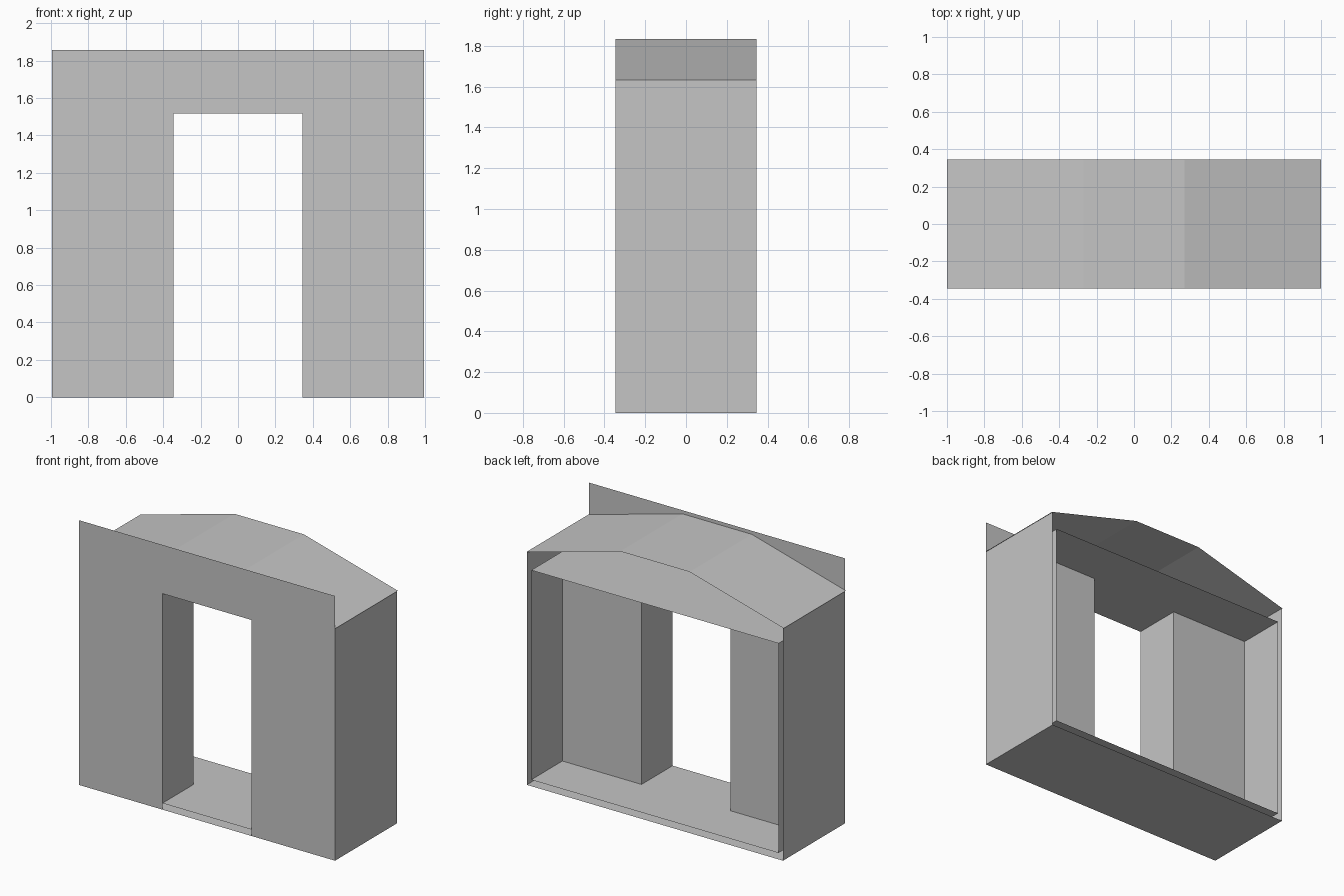
import bpy
import bmesh

cube = bpy.data.objects.get("Cube")
if cube:
    bpy.data.objects.remove(cube, do_unlink=True)

# Main dimensions
DEPTH = 0.345                 # half depth
OUT_X, ROOF_X = 0.995, 1.0    # outer shell and roof half widths
EAVE_Z, RIDGE_Z, PARAPET_Z = 1.632, 1.833, 1.858
IN_X, DOOR_X = 0.96, 0.345    # room and doorway half widths
FLOOR_Z, CEIL_Z = 0.045, 1.516

grey = bpy.data.materials.new("plain_grey")
grey.use_nodes = True
grey.diffuse_color = (0.56, 0.56, 0.56, 1)
grey.node_tree.nodes["Principled BSDF"].inputs["Base Color"].default_value = (0.56, 0.56, 0.56, 1)


def finish(name, bm):
    mesh = bpy.data.meshes.new(name)
    bm.to_mesh(mesh)
    bm.free()
    mesh.materials.append(grey)
    obj = bpy.data.objects.new(name, mesh)
    bpy.context.collection.objects.link(obj)
    return obj


def sweep(name, path, y0, y1):
    """Thin sheet: an x-z path swept along y; a path running +x faces up."""
    bm = bmesh.new()
    rows = [[bm.verts.new((x, y, z)) for x, z in path] for y in (y0, y1)]
    for i in range(len(path) - 1):
        bm.faces.new((rows[0][i], rows[0][i + 1], rows[1][i + 1], rows[1][i]))
    return finish(name, bm)


def panel(name, outline, y):
    """Flat upright sheet; a counter-clockwise x-z outline faces the front."""
    bm = bmesh.new()
    bm.faces.new([bm.verts.new((x, y, z)) for x, z in outline])
    return finish(name, bm)


# Outer shell: side walls and base
sweep("outer_walls_and_base",
      [(OUT_X, EAVE_Z), (OUT_X, 0), (-OUT_X, 0), (-OUT_X, EAVE_Z)], -DEPTH, DEPTH)

# Three-sided roof
sweep("roof", [(-ROOF_X, EAVE_Z), (-0.27, RIDGE_Z), (0.27, RIDGE_Z), (ROOF_X, EAVE_Z)],
      -DEPTH, DEPTH)

# Front wall with parapet and doorway
panel("front_wall",
      [(-OUT_X, 0), (-DOOR_X, 0), (-DOOR_X, CEIL_Z), (DOOR_X, CEIL_Z),
       (DOOR_X, 0), (OUT_X, 0), (OUT_X, PARAPET_Z), (-OUT_X, PARAPET_Z)], -DEPTH)

# Inner floor and ceiling
sweep("inner_floor", [(-IN_X, FLOOR_Z), (IN_X, FLOOR_Z)], -DEPTH, DEPTH)
sweep("ceiling", [(IN_X, CEIL_Z), (-IN_X, CEIL_Z)], -DEPTH, DEPTH)

# Room sides, door jambs and the inner wall beside the doorway
for side, s in (("left", 1), ("right", -1)):
    zs = (FLOOR_Z, CEIL_Z)[::s]
    sweep(side + "_room_wall", [(s * IN_X, z) for z in zs], 0, DEPTH)
    sweep(side + "_door_jamb", [(s * DOOR_X, z) for z in zs], -DEPTH, 0)
    a, b = sorted((s * DOOR_X, s * IN_X))
    panel(side + "_inner_wall",
          [(a, FLOOR_Z), (a, CEIL_Z), (b, CEIL_Z), (b, FLOOR_Z)], 0)
